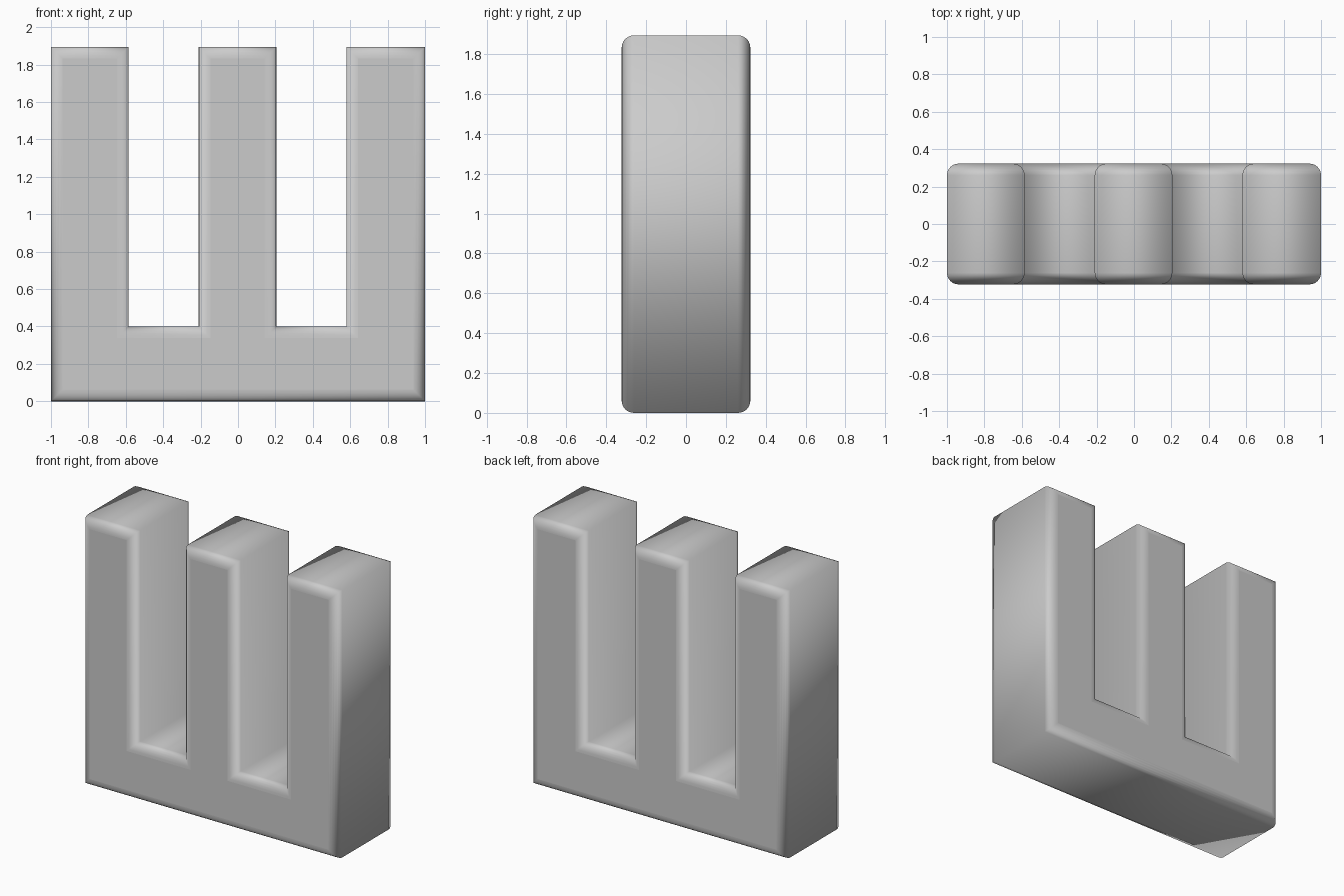
import bpy, bmesh
from math import sin, cos, pi

if "Cube" in bpy.data.objects:
    bpy.data.objects.remove(bpy.data.objects["Cube"])

HALF_DEPTH, RADIUS, STEPS = 0.323, 0.062, 6
TOP, GAP = 1.895, 0.4

# Outline of the three-pronged block, anticlockwise in x, z
outline = [(-1, 0), (1, 0), (1, TOP), (0.58, TOP), (0.58, GAP), (0.205, GAP),
           (0.205, TOP), (-0.21, TOP), (-0.21, GAP), (-0.585, GAP),
           (-0.585, TOP), (-1, TOP)]


def inset(points, d):
    """Move every edge of a right-angled outline inward by d."""
    result = []
    for i, (x, z) in enumerate(points):
        px, pz = points[i - 1]
        nx, nz = points[(i + 1) % len(points)]
        for ax, az in ((x - px, z - pz), (nx - x, nz - z)):
            if abs(ax) > abs(az):
                dz = d if ax > 0 else -d
            else:
                dx = -d if az > 0 else d
        result.append((x + dx, z + dz))
    return result


# Rounded rim from front cap to back cap as (inset, y)
angles = [i * pi / 2 / STEPS for i in range(STEPS + 1)]
front = [(RADIUS * (1 - sin(a)), -HALF_DEPTH + RADIUS * (1 - cos(a))) for a in angles]
section = front + [(d, -y) for d, y in reversed(front)]

bm = bmesh.new()
rings = [[bm.verts.new((x, y, z)) for x, z in inset(outline, d)] for d, y in section]
n = len(outline)
for a, b in zip(rings, rings[1:]):
    for i in range(n):
        j = (i + 1) % n
        bm.faces.new((a[i], a[j], b[j], b[i])).smooth = True

# Flat front and back faces
bm.faces.new(rings[0])
bm.faces.new(rings[-1][::-1])
bmesh.ops.recalc_face_normals(bm, faces=bm.faces)

mesh = bpy.data.meshes.new("three_prong_block")
bm.to_mesh(mesh)
bm.free()
block = bpy.data.objects.new("three_prong_block", mesh)
bpy.context.collection.objects.link(block)
